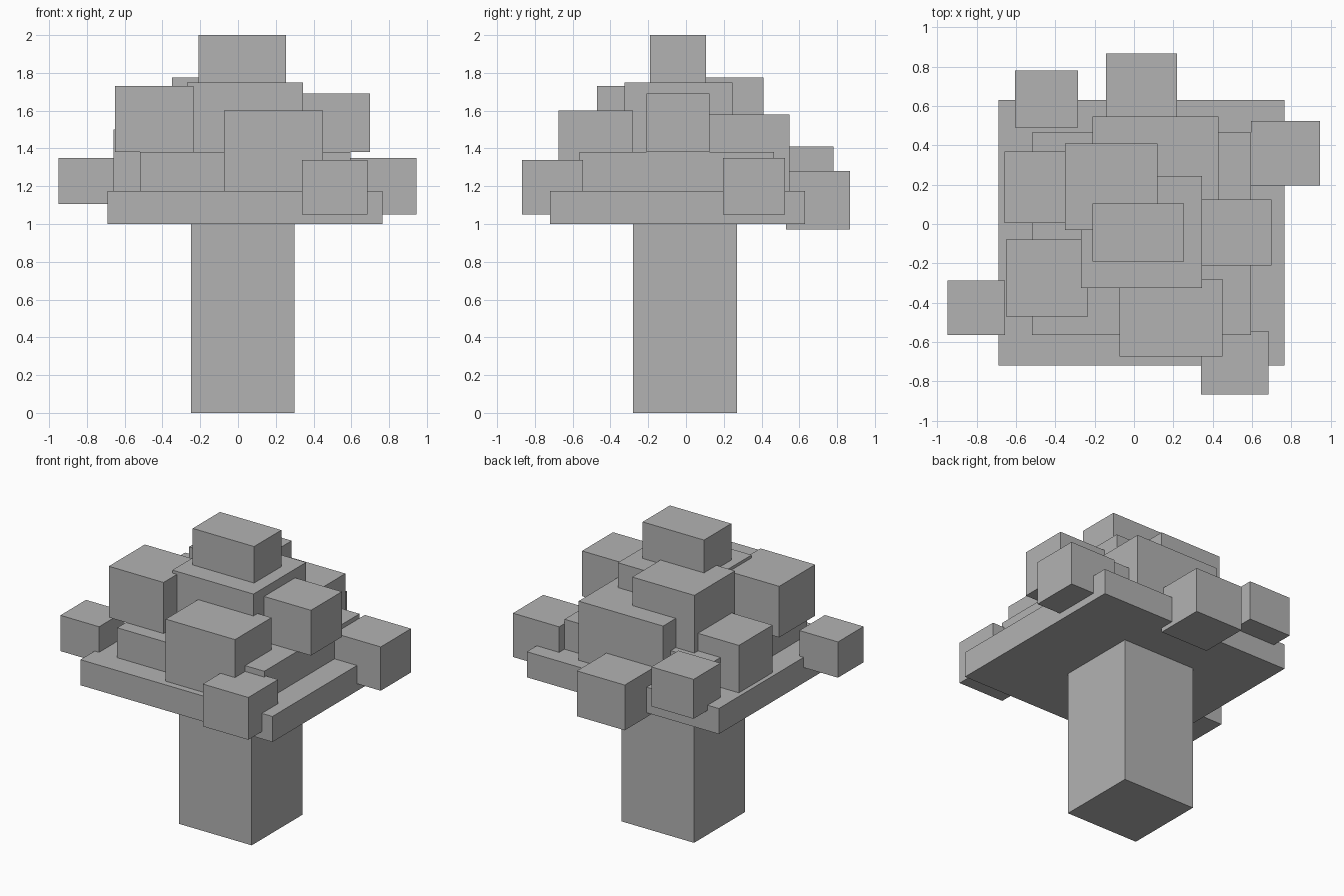
import bpy

cube = bpy.data.objects.get("Cube")
if cube:
    bpy.data.objects.remove(cube, do_unlink=True)

grey = bpy.data.materials.new("plain grey")
grey.use_nodes = True
colour = (0.45, 0.45, 0.45, 1)
grey.diffuse_color = colour
grey.node_tree.nodes["Principled BSDF"].inputs["Base Color"].default_value = colour


def block(name, x, y, z):
    """Box spanning the given (low, high) range on each axis."""
    spans = (x, y, z)
    bpy.ops.mesh.primitive_cube_add(size=1, location=[(a + b) / 2 for a, b in spans])
    ob = bpy.context.object
    ob.name = ob.data.name = name
    for v in ob.data.vertices:
        for axis, (a, b) in enumerate(spans):
            v.co[axis] *= b - a
    ob.data.materials.append(grey)
    return ob


# Heights where the stacked tiers meet
BASE, LOWER, MIDDLE, UPPER, TOP = 1.0, 1.175, 1.38, 1.75, 2.0

# Trunk and the stacked crown
block("trunk", (-0.25, 0.30), (-0.28, 0.27), (0, BASE))
block("crown_base", (-0.69, 0.765), (-0.72, 0.63), (BASE, LOWER))
block("crown_middle", (-0.52, 0.595), (-0.565, 0.465), (LOWER, MIDDLE))
block("crown_upper", (-0.27, 0.345), (-0.325, 0.245), (MIDDLE, UPPER))
block("crown_cap", (-0.21, 0.255), (-0.19, 0.105), (UPPER, TOP))

# Large leaf clumps sitting on the tiers
block("clump_front", (-0.075, 0.45), (-0.675, -0.28), (LOWER, 1.60))
block("clump_front_right", (-0.65, -0.235), (-0.47, -0.08), (MIDDLE, 1.73))
block("clump_left", (0.33, 0.70), (-0.21, 0.125), (MIDDLE, 1.69))
block("clump_right", (-0.66, -0.30), (0.005, 0.37), (LOWER, 1.50))
block("clump_back", (-0.21, 0.43), (0.10, 0.548), (LOWER, 1.58))
block("clump_back_upper", (-0.35, 0.12), (-0.03, 0.41), (MIDDLE, 1.775))

# Small leaf clumps hanging on the rim
block("rim_clump_right", (-0.95, -0.657), (-0.565, -0.288), (1.105, 1.35))
block("rim_clump_front", (0.34, 0.685), (-0.867, -0.545), (1.05, 1.34))
block("rim_clump_left", (0.595, 0.945), (0.195, 0.523), (1.05, 1.35))
block("rim_clump_back", (-0.143, 0.22), (0.53, 0.867), (0.97, 1.28))
block("rim_clump_back_right", (-0.605, -0.285), (0.49, 0.782), (1.14, 1.41))
